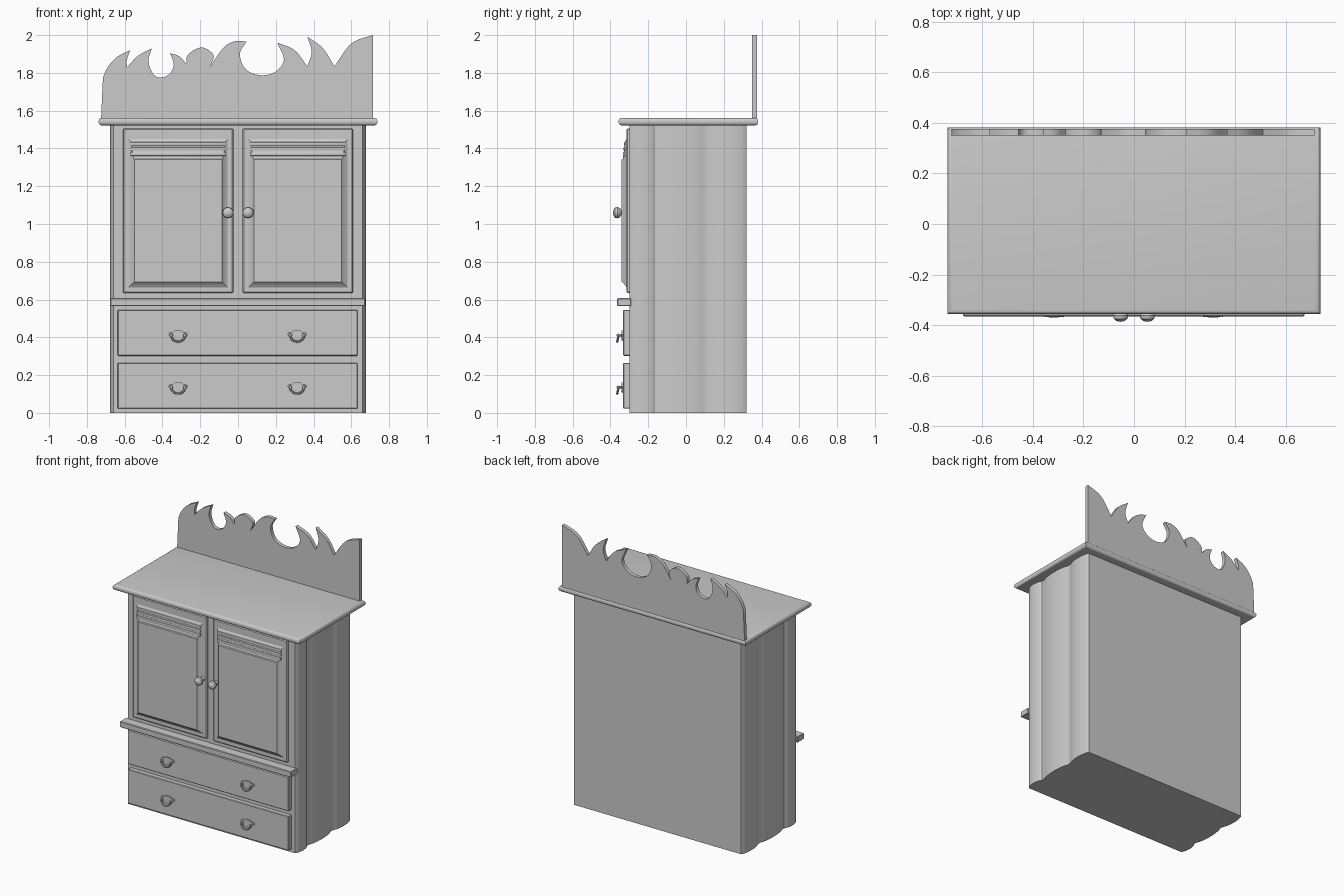
import bpy, bmesh
from math import sin, cos, pi, radians
from mathutils import Matrix, Vector

if "Cube" in bpy.data.objects:
    bpy.data.objects.remove(bpy.data.objects["Cube"])


def finish(name, bm, smooth=True):
    bmesh.ops.recalc_face_normals(bm, faces=bm.faces)
    me = bpy.data.meshes.new(name)
    bm.to_mesh(me)
    bm.free()
    ob = bpy.data.objects.new(name, me)
    bpy.context.collection.objects.link(ob)
    if smooth:
        bpy.ops.object.select_all(action='DESELECT')
        ob.select_set(True)
        bpy.context.view_layer.objects.active = ob
        bpy.ops.object.shade_smooth_by_angle(angle=radians(30))
    return ob


def box(name, x0, x1, y0, y1, z0, z1, bevel=0, seg=1, pick=lambda e: True):
    bm = bmesh.new()
    m = Matrix.Translation(((x0 + x1) / 2, (y0 + y1) / 2, (z0 + z1) / 2))
    bmesh.ops.create_cube(bm, size=1, matrix=m @ Matrix.Diagonal((x1 - x0, y1 - y0, z1 - z0, 1)))
    if bevel:
        bmesh.ops.bevel(bm, geom=[e for e in bm.edges if pick(e)], offset=bevel,
                        segments=seg, profile=0.5, affect='EDGES')
    return finish(name, bm)


def prism(name, pts, direction):
    bm = bmesh.new()
    f = bm.faces.new([bm.verts.new(p) for p in pts])
    r = bmesh.ops.extrude_face_region(bm, geom=[f], use_keep_orig=True)
    vs = [v for v in r['geom'] if isinstance(v, bmesh.types.BMVert)]
    bmesh.ops.translate(bm, verts=vs, vec=direction)
    return finish(name, bm)


def lathe(name, profile, loc, steps=20):
    # profile is (radius, distance towards the front)
    bm = bmesh.new()
    vs = [bm.verts.new((r, -d, 0)) for r, d in profile]
    es = [bm.edges.new(p) for p in zip(vs, vs[1:])]
    bmesh.ops.spin(bm, geom=vs + es, axis=(0, 1, 0), cent=(0, 0, 0), angle=2 * pi, steps=steps)
    bmesh.ops.remove_doubles(bm, verts=bm.verts, dist=1e-5)
    bmesh.ops.translate(bm, verts=bm.verts, vec=loc)
    return finish(name, bm)


def spline(pts, n=5):
    # smooth curve through a few points
    q = [Vector(p) for p in pts]
    q = [2 * q[0] - q[1]] + q + [2 * q[-1] - q[-2]]
    out = []
    for a, b, c, d in zip(q, q[1:], q[2:], q[3:]):
        for i in range(n):
            t = i / n
            out.append(0.5 * (2 * b + (c - a) * t + (2 * a - 5 * b + 4 * c - d) * t * t
                              + (3 * b - a - 3 * c + d) * t ** 3))
    return out


# cabinet body: side walls swell in three strips parted by grooves
side = []
for y0, y1 in ((-0.30, -0.163), (-0.14, 0.102), (0.13, 0.32)):
    for i in range(13):
        t = i / 12
        side.append((0.658 + 0.019 * max(0, sin(pi * t)) ** 0.6, y0 + (y1 - y0) * t, 0))
prism("cabinet_body", side + [(-x, y, z) for x, y, z in reversed(side)], (0, 0, 1.53))

# top slab with rounded edge
box("top_slab", -0.738, 0.738, -0.357, 0.382, 1.522, 1.562, 0.017, 4,
    lambda e: abs(e.verts[0].co.z - e.verts[1].co.z) < 1e-4)

# scrolled crest board: each run ends in a sharp cusp
runs = [
    [(-.715, 1.775), (-.69, 1.83), (-.64, 1.885), (-.57, 1.92)],
    [(-.57, 1.92), (-.588, 1.87), (-.588, 1.83)],
    [(-.588, 1.83), (-.53, 1.89), (-.457, 1.93)],
    [(-.457, 1.93), (-.474, 1.86), (-.446, 1.79), (-.404, 1.775), (-.36, 1.797),
     (-.34, 1.845), (-.36, 1.905)],
    [(-.36, 1.905), (-.31, 1.887), (-.272, 1.845)],
    [(-.272, 1.845), (-.265, 1.897), (-.193, 1.935), (-.13, 1.895), (-.146, 1.835)],
    [(-.146, 1.835), (-.08, 1.93), (-.02, 1.967), (.045, 1.966)],
    [(.045, 1.966), (.01, 1.9), (.04, 1.82), (.12, 1.787), (.2, 1.807), (.243, 1.87), (.208, 1.96)],
    [(.208, 1.96), (.3, 1.92), (.367, 1.835)],
    [(.367, 1.835), (.39, 1.91), (.367, 1.992)],
    [(.367, 1.992), (.45, 1.93), (.51, 1.835)],
    [(.51, 1.835), (.6, 1.955), (.71, 2.0)],
]
outline = [Vector((-.725, 1.555))]
for r in runs:
    outline += spline(r)
outline += [Vector((.714, 2.0)), Vector((.714, 1.555))]
prism("crest_board", [(p.x, 0.35, p.y) for p in outline], (0, 0.026, 0))

# doors
for s, tag in ((-1, "left"), (1, "right")):
    def part(name, a, b, *rest):
        box(f"{tag}_{name}", *sorted((s * a, s * b)), *rest)
    part("door", 0.025, 0.61, -0.315, -0.29, 0.635, 1.505, 0.006)
    # raised panel with sloping borders
    bm = bmesh.new()
    rings = []
    for x0, x1, z0, z1, y in ((.05, .585, .66, 1.455, -.312), (.065, .57, .675, 1.44, -.322),
                              (.08, .552, .69, 1.345, -.334), (.084, .548, .694, 1.341, -.341)):
        rings.append([bm.verts.new((s * x, y, z)) for x, z in
                      ((x0, z0), (x1, z0), (x1, z1), (x0, z1))])
    for a, b in zip(rings, rings[1:]):
        for i in range(4):
            bm.faces.new((a[i], a[(i + 1) % 4], b[(i + 1) % 4], b[i]))
    bm.faces.new(rings[-1])
    bm.faces.new(rings[0])
    finish(f"{tag}_door_panel", bm)
    # reeded mouldings above the panel
    for i, z in enumerate((1.36, 1.387, 1.414)):
        part(f"door_reed_{i}", 0.065, 0.57, -0.334 + 0.003 * i, -0.31, z, z + 0.02, 0.005, 2)
    # mushroom knob
    lathe(f"{tag}_door_knob", [(0, 0), (.016, 0), (.012, .022), (.024, .03), (.030, .042),
                               (.027, .055), (.016, .064), (0, .067)], (s * 0.053, -0.32, 1.06))

# shelf rail between doors and drawers
box("front_rail", -0.677, 0.674, -0.365, -0.29, 0.565, 0.607, 0.004)

# drawers
for z0, z1, tag in ((0.302, 0.546, "upper"), (0.022, 0.265, "lower")):
    box(f"{tag}_drawer", -0.637, 0.633, -0.333, -0.29, z0, z1, 0.004)

# drawer pulls: scalloped plate, two posts, hanging bail
half = [(0, .03), (.018, .031), (.026, .022), (.045, .022), (.053, .010), (.044, .002),
        (.034, -.006), (.028, -.018), (.012, -.022), (0, -.022)]
plate = half + [(-x, z) for x, z in half[-2:0:-1]]
for zc, tag in ((0.405, "upper"), (0.13, "lower")):
    for xc, lr in ((-0.317, "left"), (0.313, "right")):
        name = f"{tag}_{lr}_pull"
        prism(name + "_plate", [(xc + x, -0.330, zc + z) for x, z in plate], (0, -0.011, 0))
        for s in (-1, 1):
            lathe(f"{name}_post_{'l' if s < 0 else 'r'}",
                  [(0, 0), (.006, 0), (.006, .018), (.009, .022), (.007, .03), (0, .032)],
                  (xc + s * 0.036, -0.336, zc + 0.006), 12)
        cu = bpy.data.curves.new(name + "_bail", 'CURVE')
        cu.dimensions = '3D'
        cu.bevel_depth, cu.bevel_resolution, cu.use_fill_caps = 0.006, 2, True
        sp = cu.splines.new('POLY')
        sp.points.add(12)
        for i, p in enumerate(sp.points):
            a = pi * i / 12
            p.co = (xc + 0.036 * cos(a), -0.357 - 0.007 * sin(a), zc + 0.006 - 0.034 * sin(a), 1)
        ob = bpy.data.objects.new(name + "_bail", cu)
        bpy.context.collection.objects.link(ob)
        bpy.ops.object.select_all(action='DESELECT')
        ob.select_set(True)
        bpy.context.view_layer.objects.active = ob
        bpy.ops.object.convert(target='MESH')
        bpy.ops.object.shade_smooth_by_angle(angle=radians(40))
